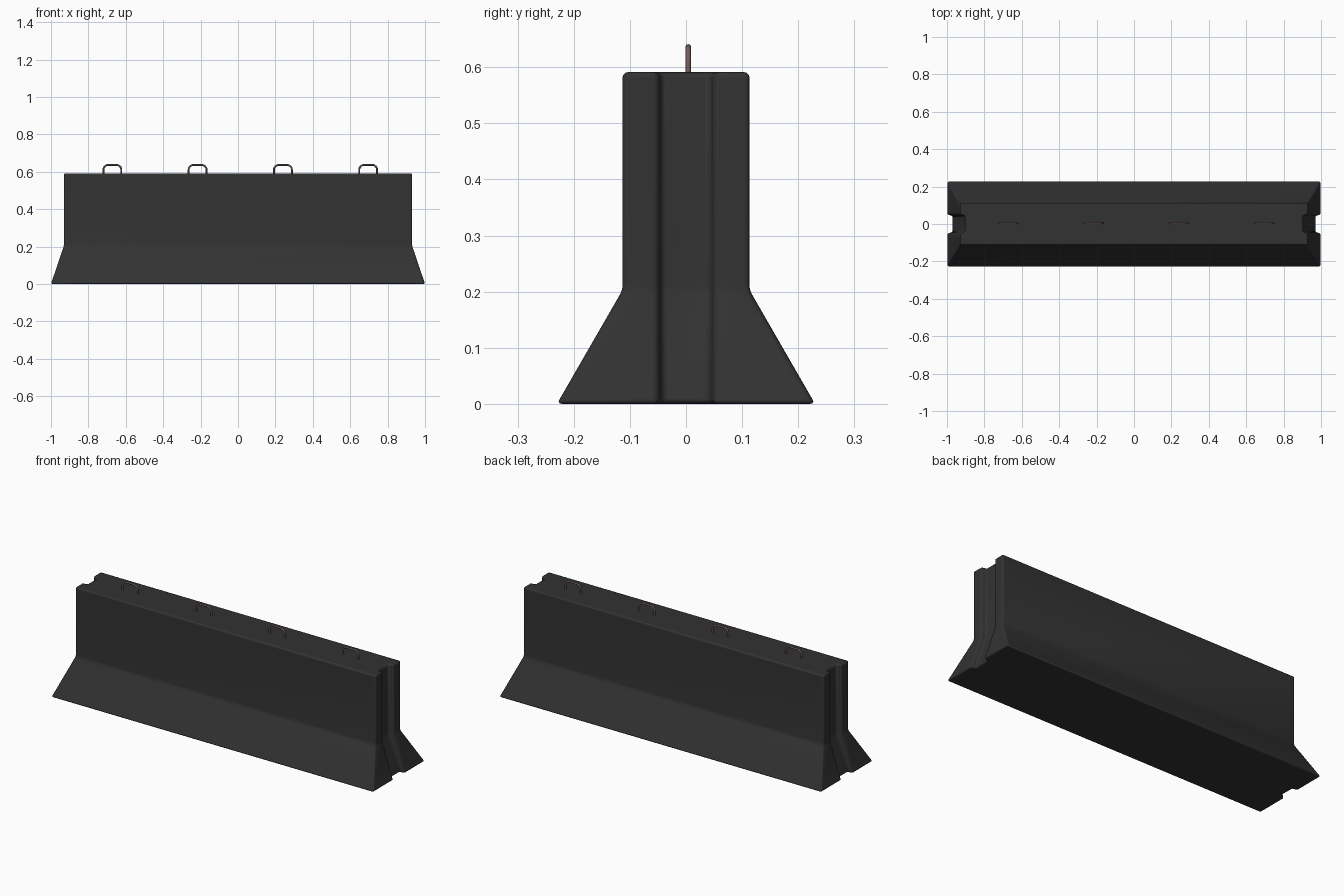
import bpy, bmesh, math

if "Cube" in bpy.data.objects:
    bpy.data.objects.remove(bpy.data.objects["Cube"])


def material(name, rgb):
    m = bpy.data.materials.new(name)
    m.diffuse_color = (*rgb, 1)
    m.use_nodes = True
    m.node_tree.nodes["Principled BSDF"].inputs["Base Color"].default_value = m.diffuse_color
    return m


concrete = material("dark_concrete", (0.032, 0.032, 0.032))
steel = material("rusty_steel", (0.17, 0.11, 0.105))


# Barrier body: grooved plan outline lofted through three levels
def outline(hx, hy):
    g_out, g_in, depth = 0.05, 0.043, 0.028
    right = [(hx, -hy), (hx, -g_out), (hx - depth, -g_in),
             (hx - depth, g_in), (hx, g_out), (hx, hy)]
    return right + [(-x, -y) for x, y in right]


bm = bmesh.new()
levels = [(0, 1.0, 0.23), (0.203, 0.931, 0.113), (0.591, 0.931, 0.113)]
rings = [[bm.verts.new((x, y, z)) for x, y in outline(hx, hy)] for z, hx, hy in levels]
for lo, hi in zip(rings, rings[1:]):
    n = len(lo)
    for i in range(n):
        j = (i + 1) % n
        bm.faces.new((lo[i], lo[j], hi[j], hi[i]))
bm.faces.new(rings[-1])
bm.faces.new(rings[0][::-1])
bmesh.ops.recalc_face_normals(bm, faces=bm.faces)
mesh = bpy.data.meshes.new("barrier_body")
bm.to_mesh(mesh)
bm.free()
body = bpy.data.objects.new("barrier_body", mesh)
bpy.context.collection.objects.link(body)
mesh.materials.append(concrete)
bev = body.modifiers.new("rounded_edges", 'BEVEL')
bev.width = 0.009
bev.segments = 3
bev.limit_method = 'ANGLE'
bev.angle_limit = math.radians(12)
bpy.context.view_layer.objects.active = body
body.select_set(True)
bpy.ops.object.shade_smooth_by_angle(angle=math.radians(35))


# Lifting loops: bent bars with rounded corners
def lifting_loop(name, cx):
    half, top, r = 0.048, 0.636, 0.026
    pts = [(-half, 0.56)]
    for side in (-1, 1):
        for k in range(7):
            a = math.pi / 2 * (k / 6)
            a = math.pi - a if side < 0 else math.pi / 2 - a
            pts.append((side * (half - r) + r * math.cos(a), top - r + r * math.sin(a)))
    pts.append((half, 0.56))
    cu = bpy.data.curves.new(name, 'CURVE')
    cu.dimensions = '3D'
    cu.bevel_depth = 0.005
    cu.bevel_resolution = 3
    cu.use_fill_caps = True
    sp = cu.splines.new('POLY')
    sp.points.add(len(pts) - 1)
    for p, (x, z) in zip(sp.points, pts):
        p.co = (x, 0, z, 1)
    cu.materials.append(steel)
    ob = bpy.data.objects.new(name, cu)
    ob.location = (cx, 0.004, 0)
    bpy.context.collection.objects.link(ob)
    bpy.ops.object.select_all(action='DESELECT')
    bpy.context.view_layer.objects.active = ob
    ob.select_set(True)
    bpy.ops.object.convert(target='MESH')
    bpy.ops.object.shade_smooth_by_angle(angle=math.radians(40))


for i in range(4):
    lifting_loop(f"lifting_loop_{i + 1}", -0.672 + i * 0.456)
